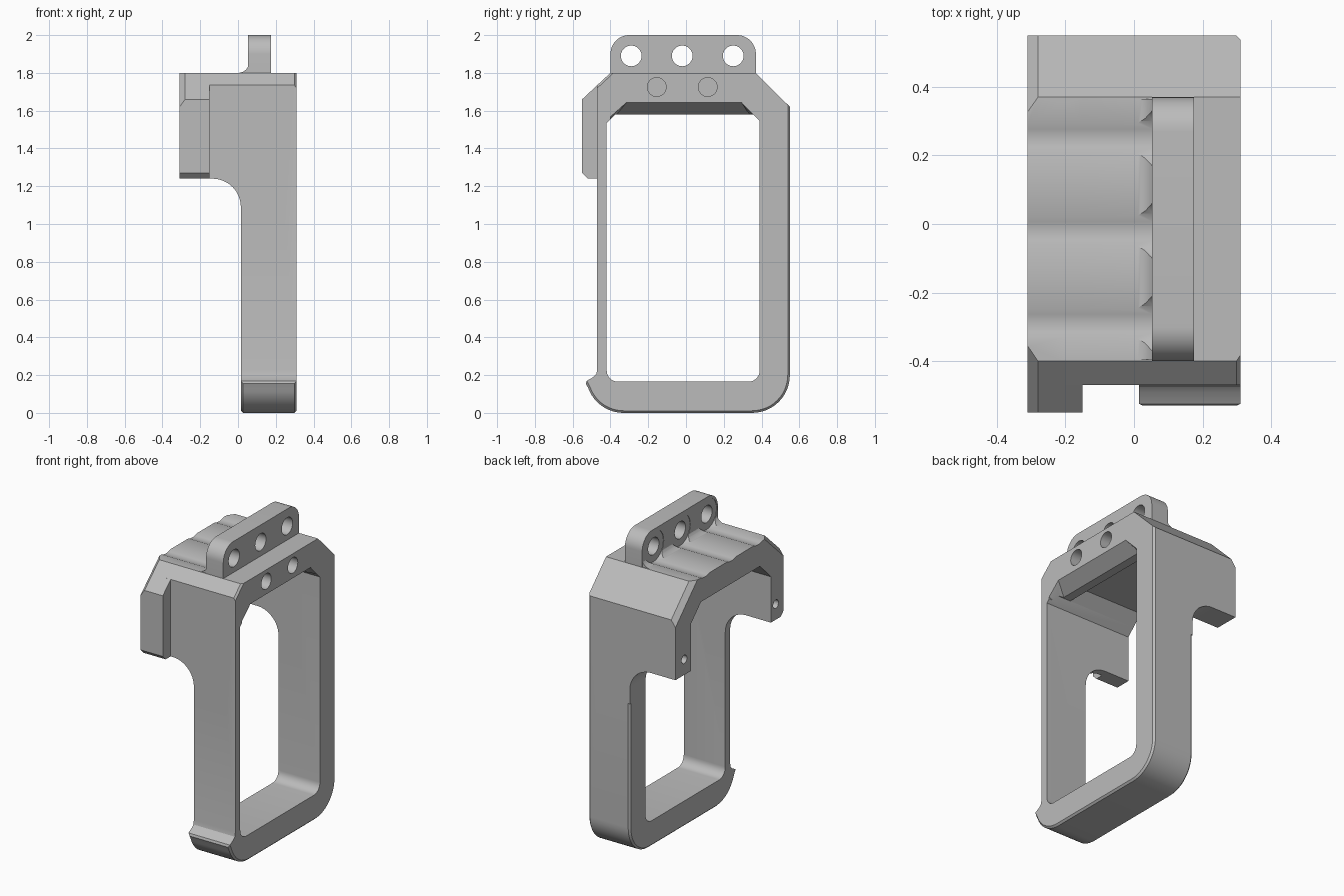
import bpy, bmesh
from math import sin, cos, radians

cube = bpy.data.objects.get("Cube")
if cube:
    bpy.data.objects.remove(cube)

grey = bpy.data.materials.new("plain grey")
grey.use_nodes = True
grey.diffuse_color = (0.5, 0.5, 0.5, 1)
grey.node_tree.nodes["Principled BSDF"].inputs["Base Color"].default_value = (0.5, 0.5, 0.5, 1)


def arc(cu, cv, r, a0, a1, n=12):
    """Points on an arc, angles in degrees."""
    steps = [radians(a0 + (a1 - a0) * i / n) for i in range(n + 1)]
    return [(cu + r * cos(a), cv + r * sin(a)) for a in steps]


def prism(name, profile, lo, hi, axis="x", end=None, chamfer=None):
    """Extrude a (y,z) profile along x, or an (x,z) profile along y.
    end gives another profile for the far side; chamfer picks rim edges by midpoint."""
    bm = bmesh.new()

    def ring(points, d):
        return [bm.verts.new((d, u, v) if axis == "x" else (u, d, v)) for u, v in points]

    a, b = ring(profile, lo), ring(end or profile, hi)
    bm.faces.new(a)
    bm.faces.new(b)
    for i in range(len(a)):
        j = (i + 1) % len(a)
        bm.faces.new((a[i], a[j], b[j], b[i]))
    bmesh.ops.recalc_face_normals(bm, faces=bm.faces)
    if chamfer:
        rim = []
        for e in bm.edges:
            p, q = e.verts[0].co, e.verts[1].co
            if abs(p.x - q.x) < 1e-5 and chamfer((p + q) / 2):
                rim.append(e)
        bmesh.ops.bevel(bm, geom=rim, offset=0.03, segments=1, affect="EDGES", clamp_overlap=True)
    mesh = bpy.data.meshes.new(name)
    bm.to_mesh(mesh)
    bm.free()
    ob = bpy.data.objects.new(name, mesh)
    bpy.context.collection.objects.link(ob)
    mesh.materials.append(grey)
    return ob


def combine(target, tool, operation):
    """Apply a boolean, then discard the tool object."""
    mod = target.modifiers.new("join", "BOOLEAN")
    mod.operation, mod.solver, mod.object = operation, "EXACT", tool
    bpy.context.view_layer.objects.active = target
    bpy.ops.object.modifier_apply(modifier=mod.name)
    bpy.data.objects.remove(tool)


def bore(target, y, z, r, lo, hi):
    combine(target, prism("bore", arc(y, z, r, 0, 345, 23), lo, hi), "DIFFERENCE")


# Outer outlines of the roof
roof_front = [(-0.40, 1.80), (-0.47, 1.735)]
roof_back = [(0.55, 1.62), (0.37, 1.80)]

# Tall frame with a front lip and rounded bottom corners
lip = [(-0.47, 0.23), (-0.475, 0.205), (-0.49, 0.19), (-0.525, 0.17), (-0.53, 0.155)]
outline = (roof_front + lip + arc(-0.33, 0.2, 0.2, 200, 270)
           + arc(0.35, 0.2, 0.2, 270, 360) + roof_back)


def frame_rim(m):
    front_slope = m.x > 0.2 and m.y < -0.41 and m.z > 1.74
    return m.z < 0.16 or (m.y > 0.5 and m.z < 1.6) or front_slope


body = prism("main_frame", outline, 0.015, 0.31, chamfer=frame_rim)

# Side arch, with a thicker front lug at its end
arch = prism("arch", roof_front + [(-0.47, 1.0), (0.55, 1.0)] + roof_back, -0.2, 0.25)
lug_outline = [(-0.40, 1.80), (-0.55, 1.66), (-0.55, 1.27), (-0.52, 1.24), (-0.47, 1.24),
               (-0.47, 1.0), (0.55, 1.0)] + roof_back


def end_rim(m):
    return m.x < -0.3 and 1.65 < m.z < 1.79


lug = prism("lug", lug_outline, -0.31, -0.15, chamfer=end_rim)
combine(arch, lug, "UNION")
underside = ([(-0.5, 0.9), (-0.5, 1.24)] + arc(-0.135, 1.09, 0.15, 90, 0)
             + [(0.015, 0.9)])
combine(arch, prism("underside", underside, -0.8, 0.8, "y"), "DIFFERENCE")
combine(body, arch, "UNION")

# Mounting fin with rounded top corners and a fillet at its foot
fin = prism("fin", [(-0.40, 1.77), (0.37, 1.77)] + arc(0.27, 1.90, 0.1, 0, 90)
            + arc(-0.30, 1.90, 0.1, 90, 180), 0.053, 0.175)
foot = prism("foot", arc(0.0, 1.86, 0.06, 270, 360, 8) + [(0.10, 1.86), (0.10, 1.78), (0, 1.78)],
             -0.395, 0.365, "y")
combine(fin, foot, "UNION")
combine(body, fin, "UNION")

# Window through the frame, and the deeper arch cavity
window = (arc(-0.36, 0.225, 0.06, 180, 270, 8) + arc(0.33, 0.225, 0.06, 270, 360, 8)
          + [(0.39, 1.545), (0.355, 1.58), (-0.375, 1.58), (-0.42, 1.535)])
combine(body, prism("window", window, -0.5, 0.5), "DIFFERENCE")
cavity = [(-0.42, 1.0), (0.39, 1.0), (0.39, 1.545), (0.29, 1.645), (-0.31, 1.645), (-0.42, 1.535)]
combine(body, prism("cavity", cavity, -0.5, 0.17), "DIFFERENCE")

# Sloped recess over the window
inner = [(-0.40, 1.5), (0.37, 1.5), (0.37, 1.525), (0.35, 1.575), (-0.37, 1.575), (-0.40, 1.525)]
outer = [(-0.40, 1.5), (0.37, 1.5), (0.37, 1.57), (0.29, 1.65), (-0.31, 1.65), (-0.40, 1.57)]
combine(body, prism("recess", inner, 0.22, 0.32, end=outer), "DIFFERENCE")

# Fin holes with clearance channels, blind holes and pin holes
for y in (-0.29, -0.02, 0.25):
    bore(body, y, 1.89, 0.055, 0.0, 0.4)
    bore(body, y, 1.89, 0.1, -0.5, 0.056)
for y in (-0.155, 0.115):
    bore(body, y, 1.725, 0.05, 0.1, 0.5)
for y in (-0.47, 0.46):
    bore(body, y, 1.34, 0.027, -0.5, -0.2)

# Smooth curved faces, keep edges crisp
bpy.ops.object.select_all(action="DESELECT")
body.select_set(True)
bpy.context.view_layer.objects.active = body
bpy.ops.object.shade_smooth_by_angle(angle=radians(25))
